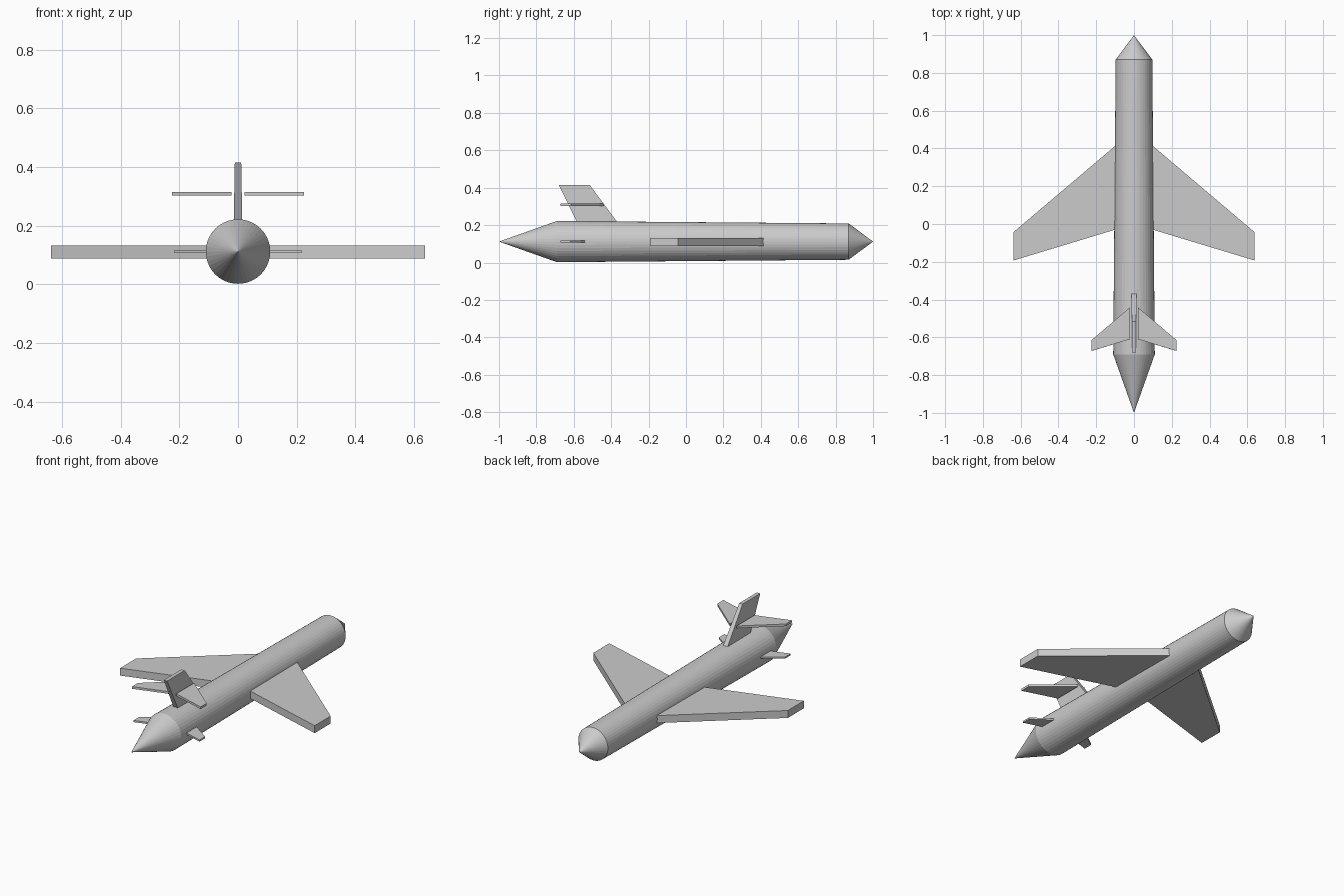
import bpy, bmesh, math

if "Cube" in bpy.data.objects:
    bpy.data.objects.remove(bpy.data.objects["Cube"])

AXIS_Z = 0.112
SIDES = 40


def make_object(name, bm):
    bmesh.ops.recalc_face_normals(bm, faces=bm.faces)
    mesh = bpy.data.meshes.new(name)
    bm.to_mesh(mesh)
    bm.free()
    obj = bpy.data.objects.new(name, mesh)
    bpy.context.collection.objects.link(obj)
    return obj


def lathe_y(name, profile):
    """Revolve (y, radius) points about the fuselage axis."""
    bm = bmesh.new()
    rings = []
    for y, r in profile:
        n = SIDES if r else 1
        rings.append([bm.verts.new((r * math.cos(2 * math.pi * i / SIDES), y,
                                    AXIS_Z + r * math.sin(2 * math.pi * i / SIDES)))
                      for i in range(n)])
    for a, b in zip(rings, rings[1:]):
        for i in range(SIDES):
            j = (i + 1) % SIDES
            quad = [a[i % len(a)], a[j % len(a)], b[j % len(b)], b[i % len(b)]]
            bm.faces.new(list(dict.fromkeys(quad)))
    return make_object(name, bm)


def prism(name, lower, upper):
    """Join two matching outlines into a closed solid."""
    bm = bmesh.new()
    a = [bm.verts.new(p) for p in lower]
    b = [bm.verts.new(p) for p in upper]
    bm.faces.new(a)
    bm.faces.new(b)
    for i in range(len(a)):
        j = (i + 1) % len(a)
        bm.faces.new((a[i], a[j], b[j], b[i]))
    return make_object(name, bm)


def wing_pair(name, outline, z0, z1):
    """Flat plate from an (x, y) outline, mirrored left to right."""
    obj = prism(name, [(x, y, z0) for x, y in outline], [(x, y, z1) for x, y in outline])
    obj.modifiers.new("mirror", 'MIRROR')


# Fuselage with a cone at each end
lathe_y("fuselage", [(-1, 0), (-0.69, 0.11), (0.87, 0.097), (1, 0)])

# Main swept wings, roots buried in the fuselage
wing_pair("main_wings", [(0.08, 0.43), (0.638, -0.043), (0.638, -0.193), (0.08, -0.024)],
          0.088, 0.132)

# Upper tailplanes beside the fin
wing_pair("upper_tailplanes", [(0.022, -0.442), (0.225, -0.615), (0.225, -0.672), (0.022, -0.61)],
          0.303, 0.316)

# Small lower tailplanes on the fuselage sides
wing_pair("lower_tailplanes", [(0.06, -0.507), (0.217, -0.618), (0.217, -0.67), (0.06, -0.622)],
          0.107, 0.117)

# Swept vertical fin, slightly thinner at the top
base = [(-0.57, 0.19), (-0.348, 0.19), (-0.515, 0.415), (-0.68, 0.415)]
half = [0.015, 0.015, 0.011, 0.011]
prism("vertical_fin",
      [(-h, y, z) for (y, z), h in zip(base, half)],
      [(h, y, z) for (y, z), h in zip(base, half)])
